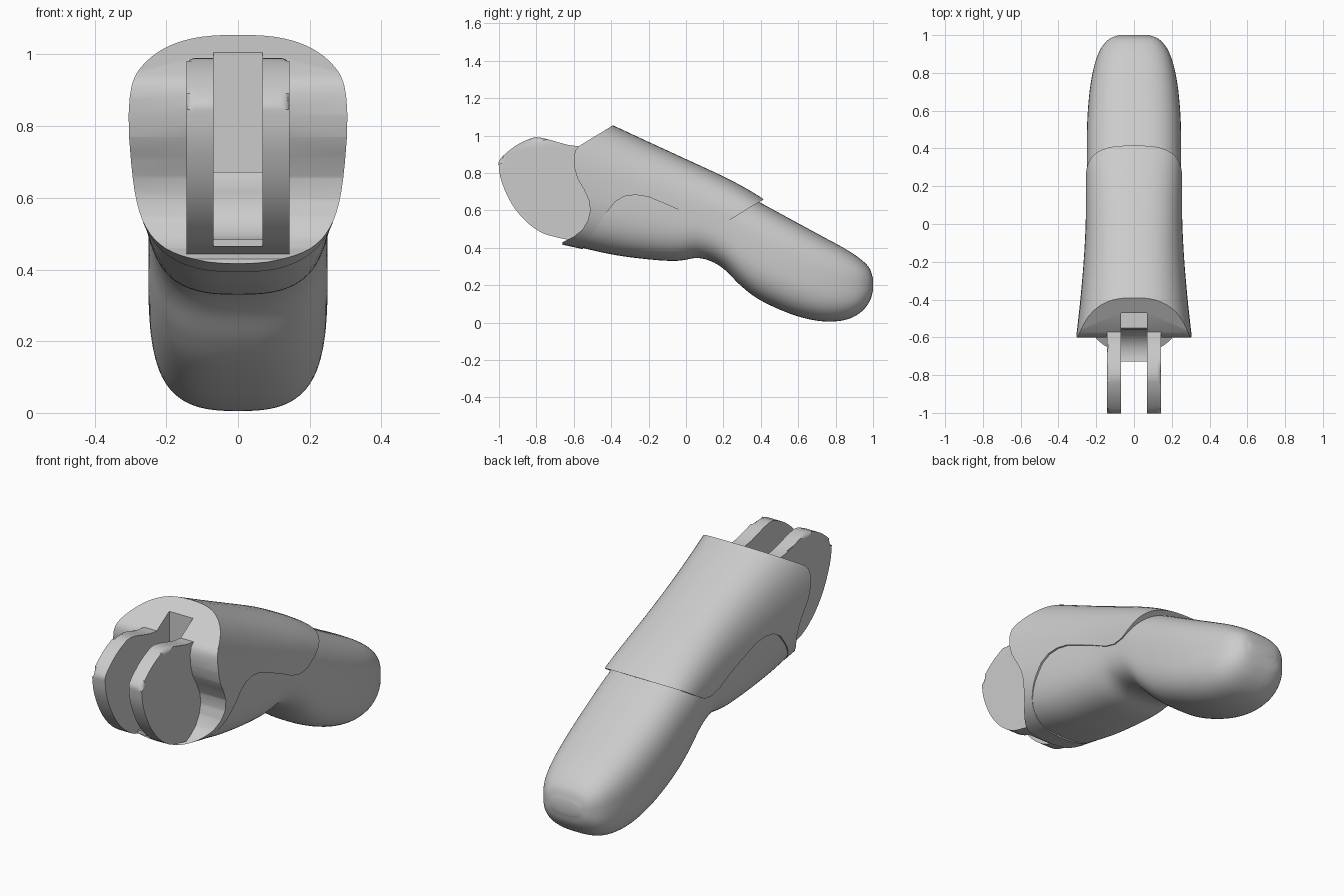
import bpy, bmesh, math
from mathutils import Vector

if "Cube" in bpy.data.objects:
    bpy.data.objects.remove(bpy.data.objects["Cube"])

grey = bpy.data.materials.new("matte grey")
grey.use_nodes = True
COLOUR = (0.6, 0.6, 0.6, 1)
grey.diffuse_color = COLOUR
grey.node_tree.nodes["Principled BSDF"].inputs["Base Color"].default_value = COLOUR


def finish(bm, name):
    bmesh.ops.recalc_face_normals(bm, faces=bm.faces)
    mesh = bpy.data.meshes.new(name)
    bm.to_mesh(mesh)
    bm.free()
    mesh.materials.append(grey)
    ob = bpy.data.objects.new(name, mesh)
    bpy.context.collection.objects.link(ob)
    return ob


def spline(keys, steps):
    """Smooth curve through key tuples of any length."""
    k = [Vector(p) for p in keys]
    k = [2 * k[0] - k[1]] + k + [2 * k[-1] - k[-2]]
    out = []
    for a, b, c, d in zip(k, k[1:], k[2:], k[3:]):
        for i in range(steps):
            t = i / steps
            out.append(0.5 * (2 * b + (c - a) * t + (2 * a - 5 * b + 4 * c - d) * t ** 2
                              + (3 * b - a - 3 * c + d) * t ** 3))
    return out + [k[-2]]


def loft(name, keys, power, grow=0.0, steps=6, sides=72):
    """Squarish oval rings along y; each key is y, bottom, top, half width."""
    bm = bmesh.new()
    rings = []
    for y, low, high, half in spline(keys, steps):
        mid, rad = (low + high) / 2, (high - low) / 2 + grow
        ring = []
        for i in range(sides):
            a = math.tau * i / sides
            c, s = math.cos(a), math.sin(a)
            x = math.copysign(abs(c) ** (2 / power), c) * (half + grow)
            z = math.copysign(abs(s) ** (2 / power), s) * rad + mid
            ring.append(bm.verts.new((x, y, z)))
        rings.append(ring)
    for r, q in zip(rings, rings[1:]):
        for i in range(sides):
            j = (i + 1) % sides
            bm.faces.new((r[i], r[j], q[j], q[i]))
    bm.faces.new(rings[0])
    bm.faces.new(rings[-1])
    return finish(bm, name)


def prism(name, points, half, chamfer=0.0):
    """Side profile (y, z) extruded across x; chamfer softens the upper rim."""
    bm = bmesh.new()
    left = [bm.verts.new((-half, y, z)) for y, z in points]
    right = [bm.verts.new((half, y, z)) for y, z in points]
    bm.faces.new(left)
    bm.faces.new(right)
    for i in range(len(points)):
        j = (i + 1) % len(points)
        bm.faces.new((left[i], left[j], right[j], right[i]))
    if chamfer:
        rim = [e for e in bm.edges if abs(e.verts[0].co.x - e.verts[1].co.x) < 0.001
               and min(v.co.z for v in e.verts) > 0.84 and min(v.co.y for v in e.verts) < -0.5]
        bmesh.ops.bevel(bm, geom=rim, offset=chamfer, segments=3, profile=0.5, affect='EDGES')
    return finish(bm, name)


def cut(ob, tool, how):
    mod = ob.modifiers.new(how.lower(), 'BOOLEAN')
    mod.operation, mod.solver, mod.object = how, 'EXACT', tool
    bpy.context.view_layer.objects.active = ob
    bpy.ops.object.modifier_apply(modifier=mod.name)


# Concave front end, shared by the shell and the pad
front = [(0, 1.293), (-.57, .945), (-.592, .92), (-.6, .885), (-.597, .83), (-.58, .77),
         (-.545, .71), (-.52, .655), (-.512, .6), (-.525, .545), (-.555, .495), (-.6, .46)]
seam = [(-.66, .43), (-.67, .33), (-.56, .38), (-.5, .48), (-.44, .57), (-.38, .645),
        (-.33, .675), (-.27, .683), (-.2, .672), (-.1, .63), (0, .585), (.08, .545),
        (.15, .527), (.21, .535), (.27, .57), (.34, .615), (.41, .655), (.5, .72), (.5, 1.293)]

# Soft fingertip pad
pad = loft("fingertip_pad", [
    (-.62, .415, 1.08, .285), (-.4, .365, .98, .272), (-.2, .338, .89, .259),
    (-.05, .33, .83, .25), (.06, .345, .79, .248), (.14, .325, .755, .248),
    (.21, .28, .725, .249), (.29, .2, .69, .25), (.38, .13, .65, .25), (.5, .07, .585, .249),
    (.62, .027, .52, .243), (.74, .006, .455, .23), (.85, .014, .395, .207),
    (.93, .052, .342, .175), (.98, .11, .292, .13), (1, .17, .235, .08)], 2.8)
pad_form = prism("pad_form", [(y + .02, z) for y, z in front]
                 + [(-.55, .25), (-.2, -.1), (1.1, -.1), (1.1, 1.293)], .6)
cut(pad, pad_form, 'INTERSECT')

# Hard shell over the upper half
shell = loft("upper_shell", [
    (-.72, .435, 1.2, .315), (-.58, .405, 1.136, .298), (-.4, .365, 1.053, .278),
    (-.2, .338, .96, .261), (0, .335, .868, .25), (.2, .31, .775, .249),
    (.32, .3, .712, .25), (.42, .29, .65, .25), (.5, .28, .59, .25)], 2.6, grow=.006)
shell_form = prism("shell_form", front + seam, .6)
cut(shell, shell_form, 'INTERSECT')

# Hinge fork with two lugs and a pin hole
fork = prism("hinge_fork", spline([
    (-.45, .92), (-.57, .942), (-.64, .952), (-.785, .99), (-.86, .972), (-.93, .932),
    (-.995, .872), (-1, .83), (-.985, .75), (-.935, .64), (-.865, .55), (-.78, .485),
    (-.7, .458), (-.6, .442), (-.5, .47)], 3), .143, chamfer=.022)
bm = bmesh.new()
bmesh.ops.create_cone(bm, cap_ends=True, segments=64, radius1=.105, radius2=.105, depth=1)
for v in bm.verts:
    v.co = Vector((v.co.z, v.co.x - .695, v.co.y + .615))
pin_hole = finish(bm, "pin_hole")
cut(fork, pin_hole, 'DIFFERENCE')

# Gap between the lugs, with a round seat below and a tall slot behind
seat = [(-.695 + .135 * math.sin(a), .615 - .135 * math.cos(a))
        for a in (math.radians(d) for d in range(-14, 100, 8))]
gap = prism("lug_gap", [(-1.1, .3), (-.728, .3)] + seat
            + [(-.55, .672), (-.47, .672), (-.47, 1.3), (-1.1, 1.3)], .069)
for part in (fork, shell, pad):
    cut(part, gap, 'DIFFERENCE')

for helper in (pad_form, shell_form, pin_hole, gap):
    bpy.data.objects.remove(helper)
for part in (pad, shell, fork):
    bpy.ops.object.select_all(action='DESELECT')
    part.select_set(True)
    bpy.context.view_layer.objects.active = part
    bpy.ops.object.shade_smooth_by_angle(angle=math.radians(32))
